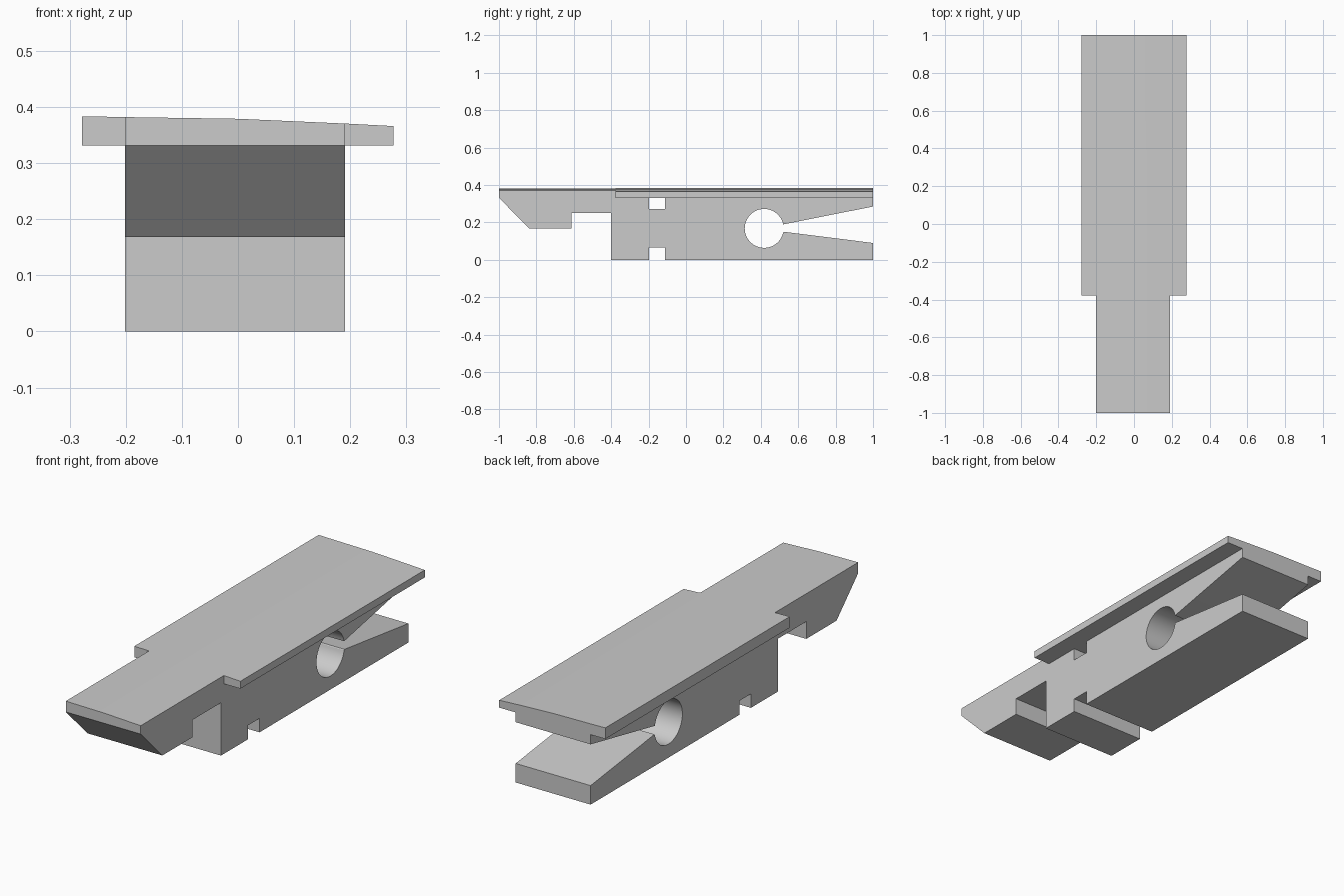
import bpy, bmesh
from math import cos, sin, radians

cube = bpy.data.objects.get("Cube")
if cube:
    bpy.data.objects.remove(cube, do_unlink=True)

grey = bpy.data.materials.new("light grey")
grey.use_nodes = True
grey.diffuse_color = (0.6, 0.6, 0.6, 1)
grey.node_tree.nodes["Principled BSDF"].inputs["Base Color"].default_value = (0.6, 0.6, 0.6, 1)


def prism(name, profile, axis, start, end):
    """Extrude a 2D profile along x (profile is y, z) or y (profile is x, z)."""
    def place(u, v, w):
        return (w, u, v) if axis == "x" else (u, w, v)
    bm = bmesh.new()
    near = [bm.verts.new(place(u, v, start)) for u, v in profile]
    far = [bm.verts.new(place(u, v, end)) for u, v in profile]
    bm.faces.new(near)
    bm.faces.new(far[::-1])
    for i in range(len(near)):
        j = (i + 1) % len(near)
        bm.faces.new((near[i], far[i], far[j], near[j]))
    bmesh.ops.recalc_face_normals(bm, faces=bm.faces)
    mesh = bpy.data.meshes.new(name)
    bm.to_mesh(mesh)
    bm.free()
    mesh.materials.append(grey)
    obj = bpy.data.objects.new(name, mesh)
    bpy.context.collection.objects.link(obj)
    return obj


def box_profile(u0, u1, v0, v1):
    return [(u0, v0), (u1, v0), (u1, v1), (u0, v1)]


# T-shaped body with a gently crowned top
LEFT, RIGHT, LIP = -0.201, 0.191, 0.331
section = [(LEFT, 0), (RIGHT, 0), (RIGHT, LIP), (0.277, LIP), (0.277, 0.366),
           (RIGHT, 0.3705), (0, 0.379), (LEFT, 0.382), (-0.278, 0.3835),
           (-0.278, LIP), (LEFT, LIP)]
body = prism("clip_body", section, "y", -1, 1)

# Keyhole: round hole opening into a tapering mouth at the back
hole = [(0.418 + 0.104 * cos(radians(a)), 0.168 + 0.104 * sin(radians(a)))
        for a in range(12, 349, 6)]
mouth = [(0.523, 0.15), (1, 0.09), (1.1, 0.077), (1.1, 0.305), (1, 0.285), (0.523, 0.19)]

side_cuts = {
    "keyhole": hole + mouth,
    "nose_underside": [(-1.1, -0.1), (-0.4, -0.1), (-0.4, 0.25), (-0.612, 0.25),
                       (-0.612, 0.168), (-0.838, 0.168), (-1, 0.331), (-1.1, 0.431)],
    "upper_notch": box_profile(-0.198, -0.112, 0.272, LIP),
    "lower_notch": box_profile(-0.198, -0.112, -0.1, 0.066),
}
cutters = [prism(n, p, "x", -0.5, 0.5) for n, p in side_cuts.items()]

# Trim the wide flange away from the front
cutters.append(prism("right_trim", box_profile(RIGHT, 0.5, 0.2, 0.6), "y", -1.1, -0.378))
cutters.append(prism("left_trim", box_profile(-0.5, LEFT, 0.2, 0.6), "y", -1.1, -0.378))

bpy.context.view_layer.objects.active = body
for cutter in cutters:
    cutter.hide_render = True
    mod = body.modifiers.new(cutter.name, "BOOLEAN")
    mod.operation = "DIFFERENCE"
    mod.solver = "EXACT"
    mod.object = cutter
    bpy.ops.object.modifier_apply(modifier=mod.name)
    bpy.data.objects.remove(cutter, do_unlink=True)

# Smooth the hole and crown, keep the corners crisp
bpy.ops.object.select_all(action="DESELECT")
body.select_set(True)
bpy.ops.object.shade_smooth_by_angle(angle=radians(20))
